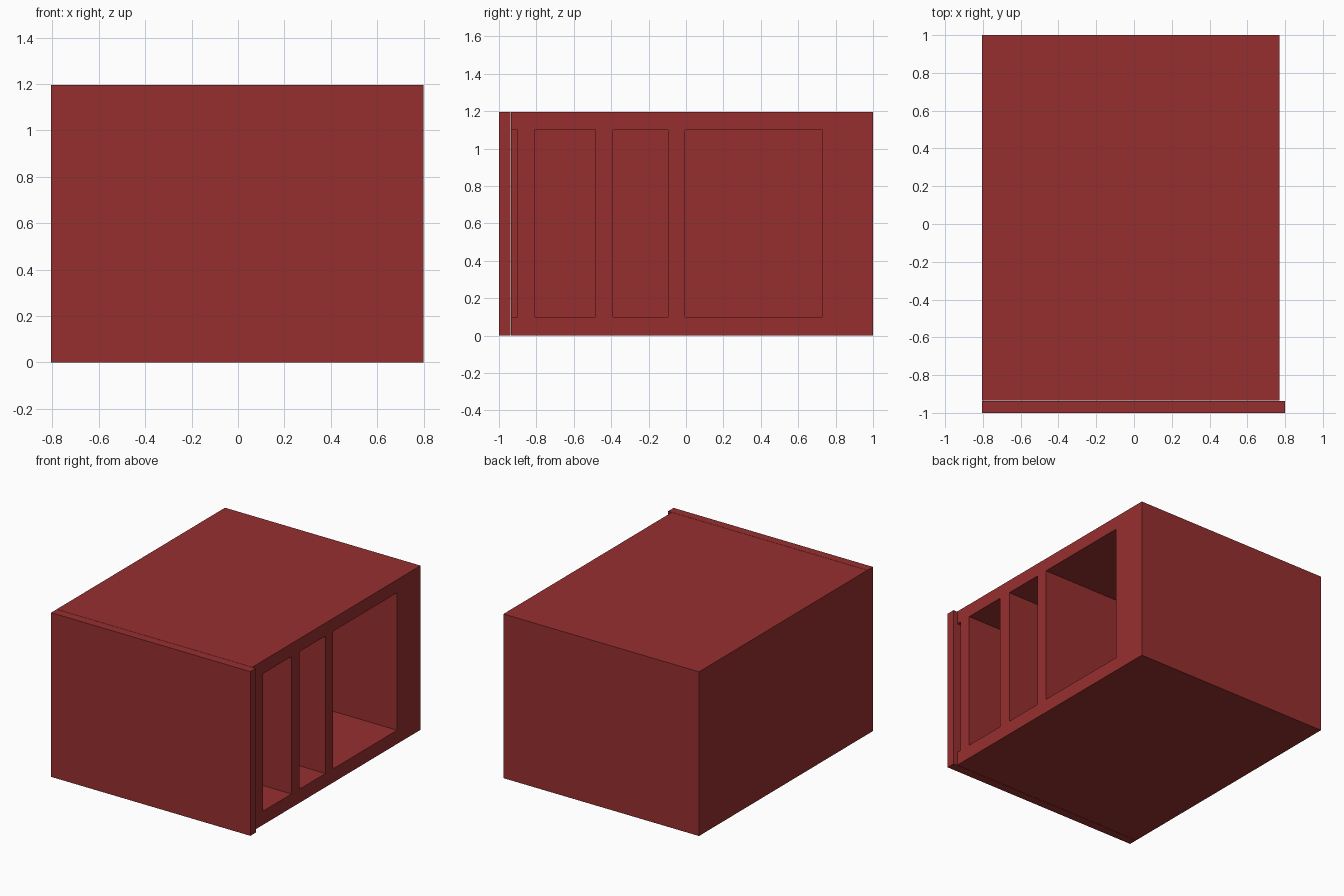
import bpy

if "Cube" in bpy.data.objects:
    bpy.data.objects.remove(bpy.data.objects["Cube"])

mat = bpy.data.materials.new("dark_red")
mat.diffuse_color = (0.31, 0.028, 0.028, 1)
mat.use_nodes = True
mat.node_tree.nodes["Principled BSDF"].inputs["Base Color"].default_value = mat.diffuse_color


def box(name, x, y, z):
    """Box spanning the given (min, max) ranges."""
    bpy.ops.mesh.primitive_cube_add(size=1, location=[(a + b) / 2 for a, b in (x, y, z)])
    o = bpy.context.object
    o.name = name
    o.scale = [b - a for a, b in (x, y, z)]
    bpy.ops.object.transform_apply(location=True, rotation=False, scale=True)
    o.data.materials.append(mat)
    return o


# Main block, open compartments are cut into its right side
body = box("cabinet_body", (-0.805, 0.77), (-0.935, 1.0), (0, 1.195))

# Compartments; the first one also breaks through behind the front panel
for y in ((-1.1, -0.9), (-0.81, -0.485), (-0.39, -0.095), (-0.005, 0.73)):
    cutter = box("compartment_cutter", (-0.7, 1.0), y, (0.1, 1.1))
    cutter.hide_render = True
    mod = body.modifiers.new("compartment", "BOOLEAN")
    mod.operation = "DIFFERENCE"
    mod.solver = "EXACT"
    mod.object = cutter
    bpy.context.view_layer.objects.active = body
    bpy.ops.object.modifier_apply(modifier=mod.name)
    bpy.data.objects.remove(cutter)

# Front panel, reaching slightly past the body on the right
box("front_panel", (-0.805, 0.8), (-1.0, -0.937), (0, 1.195))
